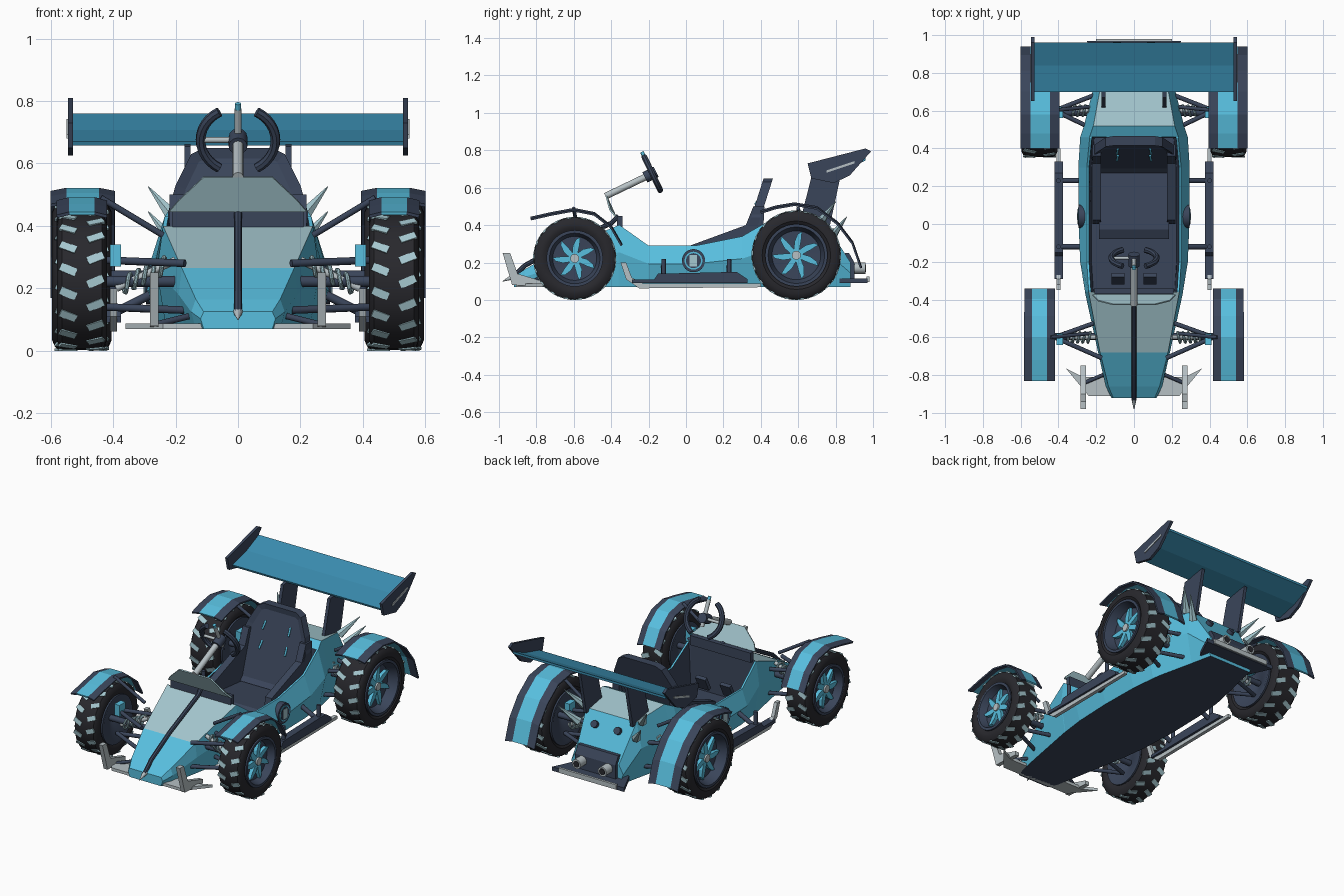
import bpy, bmesh, math
from mathutils import Vector, Matrix

old = bpy.data.objects.get("Cube")
if old:
    bpy.data.objects.remove(old)


def material(name, code):
    rgb = [int(code[i:i + 2], 16) / 255 for i in (0, 2, 4)]
    colour = [((c + .055) / 1.055) ** 2.4 for c in rgb] + [1]
    m = bpy.data.materials.new(name)
    m.use_nodes = True
    m.diffuse_color = colour
    m.node_tree.nodes["Principled BSDF"].inputs["Base Color"].default_value = colour
    return m


SLATE = material("dark slate", "3A455A")
BLACK = material("tyre black", "28282D")
BLUE = material("bright blue", "58BFDF")
MID = material("medium blue", "3A8DB0")
PALE = material("pale blue grey", "A5C8D0")
METAL = material("light metal", "B6C0C4")


def add(name, bm, mats, smooth=False):
    bmesh.ops.recalc_face_normals(bm, faces=bm.faces)
    mesh = bpy.data.meshes.new(name)
    bm.to_mesh(mesh)
    bm.free()
    for m in mats:
        mesh.materials.append(m)
    ob = bpy.data.objects.new(name, mesh)
    bpy.context.collection.objects.link(ob)
    if smooth:
        bpy.ops.object.select_all(action="DESELECT")
        ob.select_set(True)
        bpy.context.view_layer.objects.active = ob
        bpy.ops.object.shade_smooth_by_angle(angle=math.radians(35))
    return ob


def extrude(bm, pts, lo, hi, axis="x"):
    place = {"x": lambda a, b: (lo, a, b), "y": lambda a, b: (a, lo, b),
             "z": lambda a, b: (a, b, lo)}[axis]
    face = bm.faces.new([bm.verts.new(place(*p)) for p in pts])
    out = bmesh.ops.extrude_face_region(bm, geom=[face])["geom"]
    moved = [v for v in out if isinstance(v, bmesh.types.BMVert)]
    step = Vector([hi - lo if axis == k else 0 for k in "xyz"])
    bmesh.ops.translate(bm, verts=moved, vec=step)
    return list(face.verts) + moved


def prism(name, pts, lo, hi, mat, axis="x"):
    bm = bmesh.new()
    extrude(bm, pts, lo, hi, axis)
    return add(name, bm, [mat])


def box(name, x0, x1, y0, y1, z0, z1, mat):
    return prism(name, [(y0, z0), (y1, z0), (y1, z1), (y0, z1)], x0, x1, mat)


def rod(name, a, b, r, mat, tip=None, seg=12):
    a, b = Vector(a), Vector(b)
    bm = bmesh.new()
    turn = (b - a).to_track_quat("Z", "Y").to_matrix().to_4x4()
    bmesh.ops.create_cone(bm, cap_ends=True, segments=seg, radius1=r,
                          radius2=r if tip is None else tip, depth=(b - a).length,
                          matrix=Matrix.Translation((a + b) / 2) @ turn)
    return add(name, bm, [mat], True)


def tube(name, pts, r, mat):
    curve = bpy.data.curves.new(name, "CURVE")
    curve.dimensions, curve.bevel_depth = "3D", r
    curve.bevel_resolution, curve.use_fill_caps = 2, True
    spline = curve.splines.new("POLY")
    spline.points.add(len(pts) - 1)
    for p, co in zip(spline.points, pts):
        p.co = (*co, 1)
    temp = bpy.data.objects.new(name + " path", curve)
    bm = bmesh.new()
    bm.from_mesh(bpy.data.meshes.new_from_object(temp))
    bpy.data.objects.remove(temp)
    return add(name, bm, [mat], True)


def lathe(name, centre, profile, mat, segs=36):
    bm = bmesh.new()
    rings = []
    for k in range(segs):
        t = math.tau * k / segs
        rings.append([bm.verts.new(Vector(centre) + Vector((x, r * math.cos(t), r * math.sin(t))))
                      for x, r in profile])
    n = len(profile)
    for k in range(segs):
        a, b = rings[k], rings[(k + 1) % segs]
        for j in range(n):
            bm.faces.new((a[j], a[(j + 1) % n], b[(j + 1) % n], b[j]))
    return add(name, bm, [mat], True)


# Body shell: y, floor half width, waist half width, rim half width, rim height, inner height
stations = [(-.92, .11, .12, .11, .125, .125), (-.86, .135, .15, .135, .165, .165),
            (-.68, .17, .19, .18, .265, .265), (-.36, .23, .26, .24, .4, .4),
            (-.355, .23, .26, .24, .4, .12), (-.2, .25, .285, .25, .29, .12),
            (.05, .26, .295, .25, .29, .12), (.3, .255, .295, .25, .34, .12),
            (.455, .24, .285, .235, .43, .12), (.46, .24, .285, .235, .43, .43),
            (.52, .23, .265, .215, .46, .46), (.74, .18, .21, .175, .42, .42),
            (.88, .15, .18, .15, .2, .2)]
bm = bmesh.new()
rings = []
for y, wb, wm, wr, zr, zf in stations:
    half = [(wb, .07), (wm, .075 + .55 * (zr - .075)), (wr, zr), (wr - .012, zr), (wr - .025, zf)]
    ring = half + [(-x, z) for x, z in reversed(half)]
    rings.append([bm.verts.new((x, y, z)) for x, z in ring])
for i in range(len(rings) - 1):
    for k in range(10):
        f = bm.faces.new((rings[i][k], rings[i][(k + 1) % 10],
                          rings[i + 1][(k + 1) % 10], rings[i + 1][k]))
        top, inner = 2 <= k <= 6, 3 <= k <= 5
        if k == 9 or (inner and 3 <= i <= 8):
            f.material_index = 1
        elif top and i in (2, 10):
            f.material_index = 2
for ring in (rings[0], rings[-1]):
    bm.faces.new(ring)
add("body_shell", bm, [BLUE, SLATE, PALE])

# Hood spine and windscreen
tube("hood_spine", [(0, -.36, .45), (0, -.4, .41), (0, -.68, .285), (0, -.86, .185), (0, -.93, .12)], .013, SLATE)
rod("nose_tip", (0, -.92, .125), (0, -.98, .1), .015, METAL, .002)
bm = bmesh.new()
bm.faces.new([bm.verts.new(p) for p in ((-.22, -.38, .445), (.22, -.38, .445),
                                        (.19, -.41, .48), (.11, -.43, .555),
                                        (-.11, -.43, .555), (-.19, -.41, .48))])
add("windscreen", bm, [PALE]).modifiers.new("thickness", "SOLIDIFY").thickness = .008
box("cowl_lip", -.21, .21, -.37, -.34, .39, .45, SLATE)

# Seat
back = [(.2, .2), (.225, .44), (.2, .53), (.15, .63), (.11, .65)]
bm = bmesh.new()
extrude(bm, back + [(-x, z) for x, z in reversed(back)], .335, .385, "y")
front = min(bm.faces, key=lambda f: f.calc_center_median().y)
bmesh.ops.recalc_face_normals(bm, faces=bm.faces)
bmesh.ops.inset_region(bm, faces=[front], thickness=.035, depth=-.015)
for v in bm.verts:
    v.co.y += .32 * (v.co.z - .4)
add("seat_back", bm, [SLATE])
prism("seat_cushion", [(-.08, .12), (-.08, .2), (-.03, .225), (.33, .19), (.33, .12)], -.185, .185, SLATE)
for s in (1, -1):
    prism("seat_bolster", [(0, .15), (.02, .29), (.32, .4), (.36, .5), (.42, .5), (.4, .15)], s * .175, s * .22, SLATE)
    for z in (.4, .51):
        rod("belt_slot", (s * .09, .335 + .32 * (z - .4), z), (s * .085, .35 + .32 * (z - .36), z + .045), .006, BLUE)
    prism("pedal", [(-.32, .17), (-.3, .16), (-.26, .24), (-.28, .25)], s * .05, s * .12, SLATE)

# Steering column and split wheel
hub, up = Vector((0, -.18, .675)), Vector((0, -.43, .9))
rod("steering_column", (0, -.43, .555), hub, .018, METAL)
rod("steering_hub", hub - Vector((0, .04, .02)), hub + Vector((0, .02, .01)), .03, SLATE)
rod("steering_bar", hub - up * .05, hub + up * .11, .012, METAL)
rod("steering_bar_tip", hub + up * .11, hub + up * .13, .01, BLUE)
rod("steering_crossbar", hub - Vector((.12, 0, 0)), hub, .009, METAL)
for s in (1, -1):
    arc = [math.radians(a) for a in range(-60, 61, 10)]
    tube("steering_grip", [hub + Vector((s * .12 * math.cos(a), 0, 0)) + up * .115 * math.sin(a) for a in arc], .016, SLATE)

# Rear wing
prism("wing_blade", [(.7, .67), (.84, .707), (.96, .76), (.96, .745), (.84, .69), (.705, .657)], -.53, .53, MID)
for s in (1, -1):
    prism("wing_endplate", [(.65, .73), (.96, .81), (.99, .795), (.875, .665), (.79, .625), (.67, .65)], s * .528, s * .545, SLATE)
    prism("endplate_slot", [(.75, .68), (.9, .73), (.9, .742), (.75, .692)], s * .544, s * .549, METAL)
    prism("wing_pylon", [(.61, .42), (.77, .4), (.83, .68), (.67, .655)], s * .152, s * .172, SLATE)


def wheel(s, cy, R, w, rim):
    cx, h, tread = s * .5, w / 2, R - .003
    c = Vector((cx, cy, R))
    half = [(h * .85, rim), (h, rim + .02), (h, tread - .03), (h - .01, tread - .008), (h * .8, tread)]
    lathe("tyre", c, half + [(-x, r) for x, r in reversed(half)], BLACK)
    lathe("wheel_rim", c, [(s * x, r) for x, r in
          ((h, rim - .012), (h, rim + .004), (-h, rim + .004), (-h, rim - .012), (-.03, .01), (.03, .01), (.035, rim * .8))], SLATE)
    # Tread plates in two staggered slanted rows
    bm = bmesh.new()
    for k in range(36):
        side = 1 if k % 2 else -1
        m = (Matrix.Translation(c) @ Matrix.Rotation(math.tau * k / 36, 4, "X")
             @ Matrix.Translation((side * h * .55, 0, R - .004))
             @ Matrix.Rotation(side * .4, 4, "Z") @ Matrix.Diagonal((h * .68, .026, .008, 1)))
        bmesh.ops.create_cube(bm, size=1, matrix=m)
    add("tread_plates", bm, [PALE])
    # Swept spokes
    bm = bmesh.new()
    blade = [(-.014, .1), (.014, .1), (.026, .5), (.03, .78), (.008, .7), (-.01, .45)]
    for k in range(7):
        vs = extrude(bm, [(y, r * rim) for y, r in blade], s * .03, s * .055)
        bmesh.ops.rotate(bm, verts=vs, cent=(0, 0, 0), matrix=Matrix.Rotation(math.tau * k / 7, 3, "X"))
    bmesh.ops.translate(bm, verts=bm.verts, vec=c)
    add("wheel_spokes", bm, [BLUE])
    rod("wheel_hub", c, c + Vector((s * .065, 0, 0)), .024, METAL)
    rod("axle", c - Vector((s * .34, 0, 0)), c, .018, SLATE)


def fender(s, path, x0, x1):
    bm = bmesh.new()
    band = (x1 - x0) * .25
    rows = [[bm.verts.new((s * x, y, z - drop)) for x, drop in
             ((x0, .01), (x0 + band, 0), (x1 - band, 0), (x1, .01))] for y, z in path]
    for a, b in zip(rows, rows[1:]):
        for k in range(3):
            bm.faces.new((a[k], a[k + 1], b[k + 1], b[k])).material_index = int(k == 1)
    solid = add("fender", bm, [SLATE, BLUE]).modifiers.new("thickness", "SOLIDIFY")
    solid.thickness, solid.offset = .01, 0


front_path = [(-.83, .44), (-.72, .465), (-.6, .487), (-.49, .465), (-.4, .395), (-.345, .3)]
rear_path = [(.4, .475), (.48, .5), (.58, .517), (.7, .497), (.81, .415), (.89, .31), (.935, .18)]
for s in (1, -1):
    wheel(s, -.595, .222, .16, .147)
    wheel(s, .59, .239, .19, .163)
    fender(s, front_path, .42, .58)
    fender(s, rear_path, .395, .6)
    # Suspension arms, springs and knuckles at both axles
    for y, inner in ((-.6, .17), (.6, .19)):
        for z in (.13, .28):
            for d in (-.11, .09):
                rod("suspension_arm", (s * inner, y + d, z), (s * .42, y, z + .01), .012, SLATE)
        box("knuckle", s * .375, s * .41, y - .04, y + .02, .27, .34, BLUE)
        rod("fender_strut", (s * .24, y + .02, .37), (s * .44, y, .49), .01, SLATE)
        rod("damper", (s * .2, y, .29), (s * .39, y, .2), .012, METAL)
        tube("coil_spring", [(s * (.23 + .14 * k / 40), y + .028 * math.cos(k * .8),
                              .275 - .066 * k / 40 + .028 * math.sin(k * .8)) for k in range(41)], .007, PALE)
    # Side bars with runners
    prism("side_bar", [(-.29, .09), (-.29, .11), (-.17, .11), (-.15, .14), (.27, .15), (.33, .11), (.33, .09)], s * .375, s * .42, SLATE)
    prism("side_runner", [(-.35, .2), (-.32, .2), (-.29, .12), (-.23, .088), (.4, .088), (.4, .068), (-.25, .062), (-.32, .11)], s * .388, s * .41, METAL)
    for y in (-.12, .23):
        rod("side_bar_mount", (s * .24, y, .2), (s * .4, y, .12), .014, SLATE)
        rod("side_bar_post", (s * .4, y, .1), (s * .4, y, .22), .012, SLATE)
    # Side roundel
    for name, x0, x1, r, m in (("roundel", .24, .294, .062, SLATE), ("roundel_ring", .29, .297, .048, BLUE), ("roundel_core", .29, .299, .04, SLATE)):
        rod(name, (s * x0, .04, .21), (s * x1, .04, .21), r, m, seg=24)
    box("roundel_bar", s * .296, s * .302, .02, .06, .18, .24, PALE)
    # Front bumper uprights and braces
    prism("bumper_upright", [(-.98, .25), (-.94, .25), (-.9, .14), (-.75, .095), (-.75, .07), (-.93, .08)], s * .255, s * .282, METAL)
    rod("bumper_brace", (s * .12, -.78, .12), (s * .26, -.84, .085), .01, SLATE)
    # Rear spikes, exhausts and vents
    for y, z in ((.72, .42), (.78, .34)):
        rod("rear_spike", (s * .2, y, z), (s * .287, y + .08, z + .105), .026, PALE, .002, 6)
    rod("exhaust", (s * .09, .84, .17), (s * .09, .96, .17), .03, METAL)
    rod("exhaust_bore", (s * .09, .955, .17), (s * .09, .963, .17), .02, BLACK)
    rod("rear_cap", (s * .08, .76, .34), (s * .08, .8, .365), .022, SLATE)

plate = [(.1, -.81), (.27, -.81), (.36, -.765), (.24, -.91)]
prism("front_splitter", plate + [(-x, y) for x, y in reversed(plate)], .07, .088, METAL, "z")
prism("rear_grille", [(.85, .25), (.872, .25), (.9, .2), (.9, .1), (.87, .1)], -.14, .14, SLATE)
prism("rear_diffuser", [(-.18, .82), (.18, .82), (.25, .97), (-.25, .97)], .09, .115, SLATE, "z")
box("rear_trim", -.2, .2, .965, .98, .095, .125, METAL)
